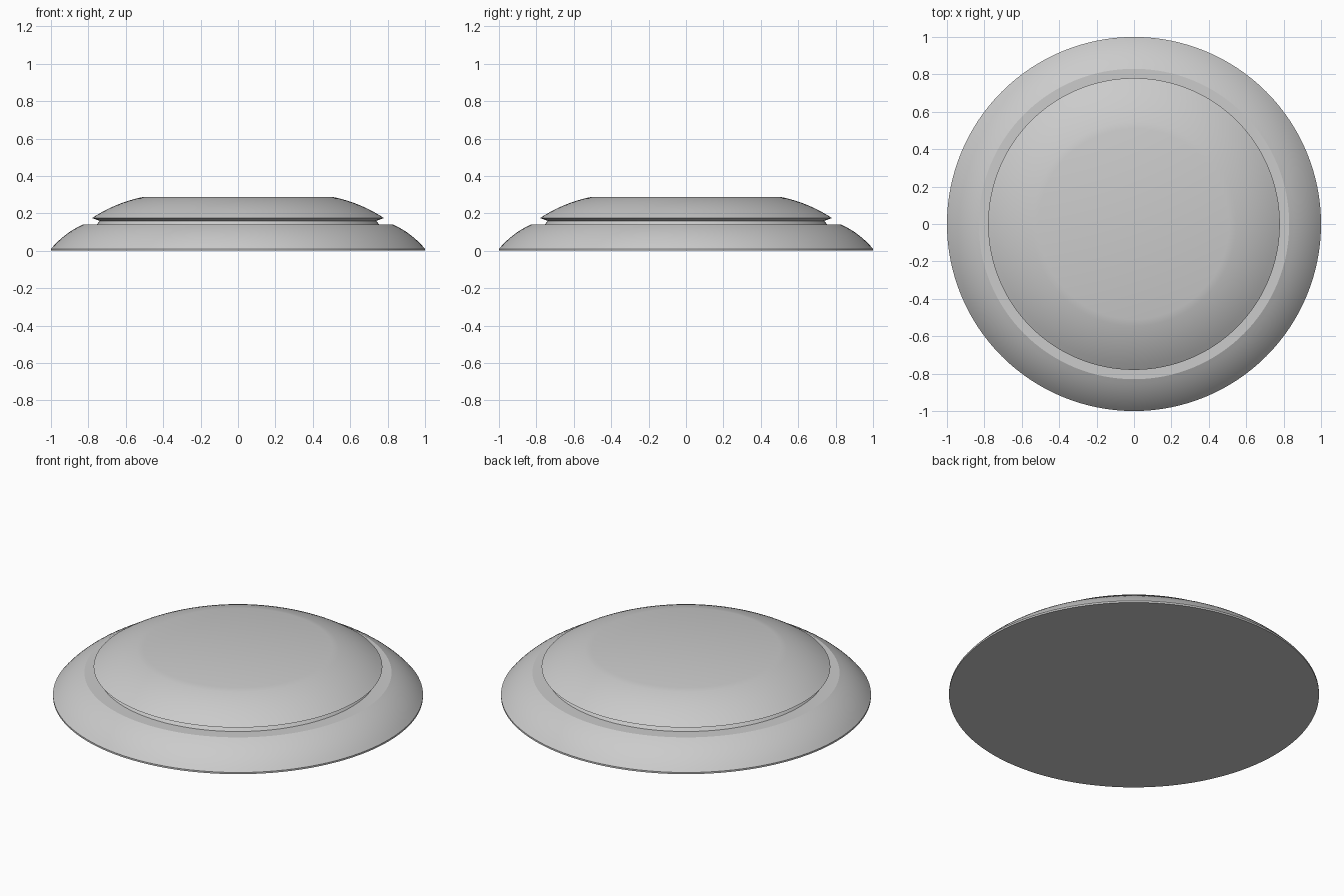
import bpy, bmesh, math
from mathutils import Matrix, Vector

cube = bpy.data.objects.get("Cube")
if cube:
    bpy.data.objects.remove(cube, do_unlink=True)

grey = bpy.data.materials.new("plain grey")
grey.use_nodes = True
colour = (0.6, 0.6, 0.6, 1)
grey.diffuse_color = colour
grey.node_tree.nodes["Principled BSDF"].inputs["Base Color"].default_value = colour

SEGMENTS = 128


def bulge(start, end, height, steps=8):
    """Points on a shallow outward curve from start to end (radius, z)."""
    a, b = Vector(start), Vector(end)
    side = Vector((b.y - a.y, a.x - b.x)).normalized()
    return [a.lerp(b, i / steps) + side * height * 4 * (i / steps) * (1 - i / steps)
            for i in range(steps + 1)]


def lathe(name, profile):
    """Closed solid of revolution; the profile runs from base to top."""
    bm = bmesh.new()
    rings = []
    for r, z in profile:
        rings.append([bm.verts.new(Matrix.Rotation(math.tau * i / SEGMENTS, 3, 'Z') @ Vector((r, 0, z)))
                      for i in range(SEGMENTS)])
    for low, high in zip(rings, rings[1:]):
        for i in range(SEGMENTS):
            j = (i + 1) % SEGMENTS
            bm.faces.new((low[i], low[j], high[j], high[i]))
    bm.faces.new(rings[0][::-1])
    bm.faces.new(rings[-1])
    mesh = bpy.data.meshes.new(name)
    bm.to_mesh(mesh)
    bm.free()
    mesh.materials.append(grey)
    obj = bpy.data.objects.new(name, mesh)
    bpy.context.collection.objects.link(obj)
    bpy.ops.object.select_all(action='DESELECT')
    obj.select_set(True)
    bpy.context.view_layer.objects.active = obj
    bpy.ops.object.shade_smooth_by_angle(angle=math.radians(25))
    return obj


# Domed base with thin rim and ledge, undercut neck, then flat-topped dome
base_curve = bulge((1, 0.01), (0.83, 0.14), 0.012)
dome_curve = bulge((0.78, 0.175), (0.51, 0.287), 0.014)
lathe("stepped_disc", [(1, 0), *base_curve, (0.755, 0.14), (0.74, 0.16), *dome_curve])
